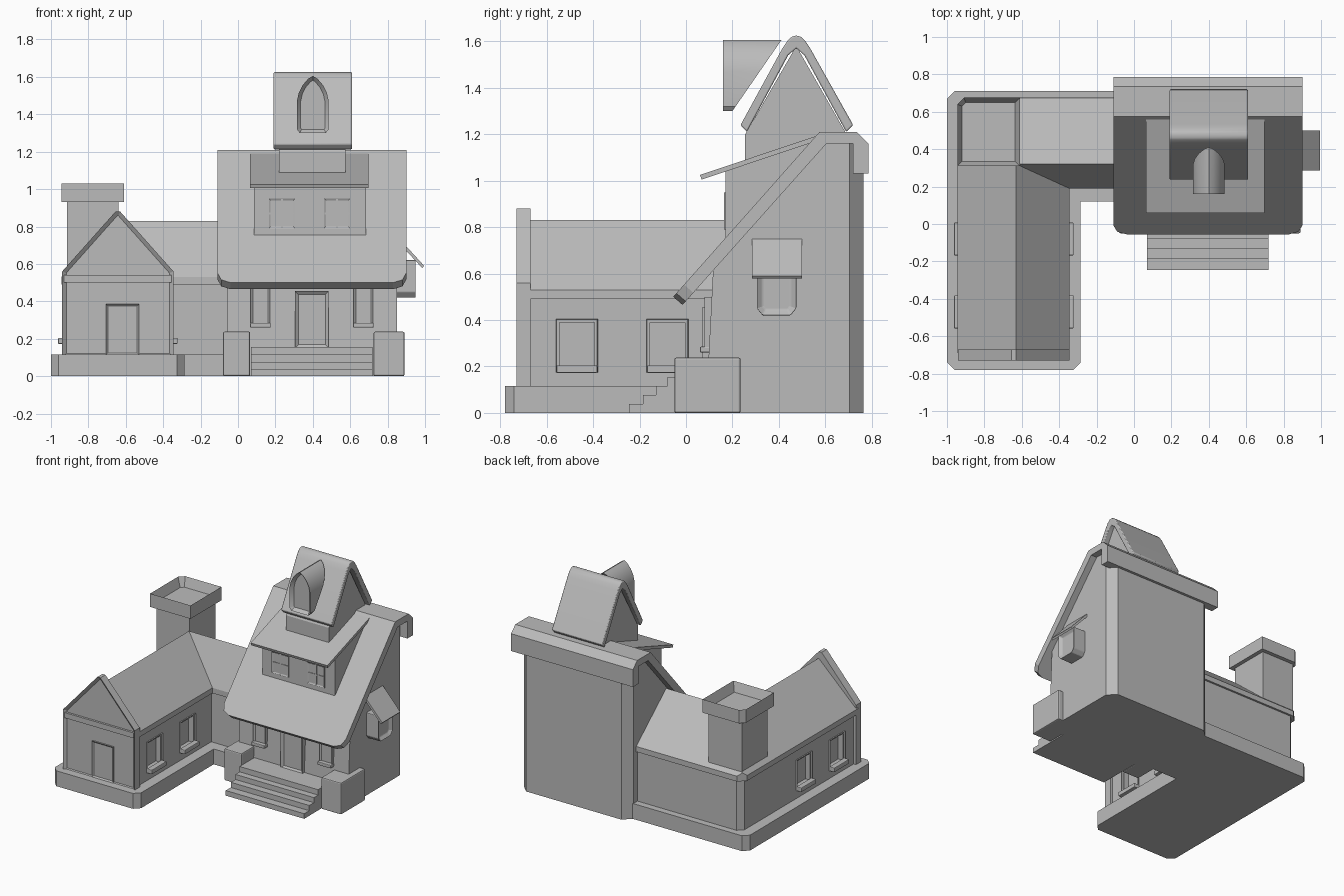
import bpy, bmesh
from mathutils import Vector

if "Cube" in bpy.data.objects:
    bpy.data.objects.remove(bpy.data.objects["Cube"], do_unlink=True)

STONE = bpy.data.materials.new("plain_grey")
STONE.use_nodes = True
STONE.diffuse_color = (0.5, 0.5, 0.5, 1)
STONE.node_tree.nodes["Principled BSDF"].inputs["Base Color"].default_value = (0.5, 0.5, 0.5, 1)


def finish(name, bm, bevel=0, smooth=False):
    bmesh.ops.recalc_face_normals(bm, faces=bm.faces)
    me = bpy.data.meshes.new(name)
    bm.to_mesh(me)
    bm.free()
    me.materials.append(STONE)
    ob = bpy.data.objects.new(name, me)
    bpy.context.collection.objects.link(ob)
    if bevel:
        mod = ob.modifiers.new("soft_edge", "BEVEL")
        mod.width, mod.segments = bevel, 2
    if smooth:
        bpy.ops.object.select_all(action="DESELECT")
        ob.select_set(True)
        bpy.context.view_layer.objects.active = ob
        bpy.ops.object.shade_smooth_by_angle(angle=0.6)
    return ob


def prism_mesh(pts, axis, a, b):
    """Extrude a 2D outline along an axis from a to b."""
    place = {"x": lambda p, t: (t, p[0], p[1]),
             "y": lambda p, t: (p[0], t, p[1]),
             "z": lambda p, t: (p[0], p[1], t)}[axis]
    bm = bmesh.new()
    low = [bm.verts.new(place(p, a)) for p in pts]
    high = [bm.verts.new(place(p, b)) for p in pts]
    bm.faces.new(low)
    bm.faces.new(high)
    for i in range(len(pts)):
        j = (i + 1) % len(pts)
        bm.faces.new((low[i], low[j], high[j], high[i]))
    bmesh.ops.recalc_face_normals(bm, faces=bm.faces)
    return bm


def recess(bm, normal, width, depth):
    """Inset the faces that look along the normal and push them in."""
    n = Vector(normal)
    bm.normal_update()
    faces = [f for f in bm.faces if f.normal.dot(n) > 0.99]
    bmesh.ops.inset_region(bm, faces=faces, thickness=width, use_even_offset=True)
    verts = {v for f in faces for v in f.verts}
    bmesh.ops.translate(bm, verts=list(verts), vec=-n * depth)


def prism(name, pts, axis, a, b, inset=None, bevel=0, smooth=False):
    bm = prism_mesh(pts, axis, a, b)
    if inset:
        recess(bm, *inset)
    return finish(name, bm, bevel, smooth)


def box(name, x0, x1, y0, y1, z0, z1, inset=None, bevel=0):
    x0, x1 = sorted((x0, x1))
    return prism(name, [(x0, y0), (x1, y0), (x1, y1), (x0, y1)], "z", z0, z1, inset, bevel)


def bevel_edges(bm, test, offset, segments=1):
    edges = [e for e in bm.edges if test(*(v.co for v in e.verts))]
    bmesh.ops.bevel(bm, geom=edges, offset=offset, segments=segments,
                    profile=0.5, affect="EDGES", clamp_overlap=True)


def cut(target, cutter):
    mod = target.modifiers.new("opening", "BOOLEAN")
    mod.operation, mod.solver, mod.object = "DIFFERENCE", "EXACT", cutter
    bpy.context.view_layer.objects.active = target
    bpy.ops.object.modifier_apply(modifier=mod.name)
    bpy.data.objects.remove(cutter, do_unlink=True)


# --- Low wing: plinth, walls, eaves and L-shaped roof
prism("wing_plinth", [(-1, -.74), (-.96, -.78), (-.325, -.78), (-.285, -.74), (-.285, .12),
                      (0, .12), (0, .71), (-.96, .71), (-1, .67)], "z", 0, .115)
wing = prism("wing_walls", [(-.92, -.7), (-.365, -.7), (-.365, .205), (0, .205), (0, .66),
                            (-.88, .66), (-.92, .62)], "z", .1, .5)
prism("wing_eaves", [(-.945, -.69), (-.345, -.69), (-.345, .19), (0, .19), (0, .675),
                     (-.895, .675), (-.945, .625)], "z", .49, .53)

bm = bmesh.new()
eave = [bm.verts.new((x, y, .53)) for x, y in
        [(-.945, -.69), (-.345, -.69), (-.345, .19), (0, .19), (0, .675), (-.945, .675)]]
ridge = [bm.verts.new((x, y, .83)) for x, y in [(-.63, -.69), (-.63, .32), (0, .32)]]
a, b, c, d, e, f = eave
r, s, t = ridge
for face in [(a, b, r), (b, c, s, r), (c, d, t, s), (d, e, t), (e, f, s, t), (f, a, r, s),
             (a, f, e, d, c, b)]:
    bm.faces.new(face)
# Clip the back corner of the hip
bmesh.ops.bisect_plane(bm, geom=bm.verts[:] + bm.edges[:] + bm.faces[:], clear_outer=True,
                       plane_co=(-.92, .65, 0), plane_no=(-1, 1, 0))
bmesh.ops.holes_fill(bm, edges=bm.edges[:])
finish("wing_roof", bm)

# --- Front gable of the wing with its ledge and door
prism("wing_gable", [(-.94, .1), (-.345, .1), (-.345, .56), (-.63, .88), (-.655, .88), (-.94, .56)],
      "y", -.73, -.67, inset=((0, -1, 0), .022, .018))
box("gable_ledge", -.93, -.355, -.728, -.7, .5, .54)
box("wing_door", -.705, -.53, -.722, -.69, .115, .385, inset=((0, -1, 0), .01, .008))

# --- Wing windows on both long sides
for side in (-1, 1):
    wall = -.6425 + side * .2775
    for y in (-.47, -.08):
        cut(wing, box("cutter", wall - side * .05, wall + side * .03,
                      y - .075, y + .075, .19, .39))
        box("wing_window", wall - side * .055, wall + side * .01, y - .09, y + .09, .175, .405,
            inset=((side, 0, 0), .013, .05))
        box("wing_sill", wall, wall + side * .042, y - .088, y + .088, .172, .205, bevel=.005)

# --- Chimney with hollow cap
box("chimney_shaft", -.915, -.64, .34, .645, .5, .95)
prism("chimney_cap", [(-.945, .31), (-.61, .31), (-.61, .675), (-.91, .675), (-.945, .64)],
      "z", .93, 1.03, inset=((0, 0, 1), .025, .07))

# --- Tall house body with chamfered back corners
bm = prism_mesh([(.085, 0), (.765, 0), (.765, 1.17), (.61, 1.17), (.117, .62)], "x", -.06, .85)
bevel_edges(bm, lambda p, q: min(p.y, q.y) > .76 and abs(p.z - q.z) > .5, .06)
finish("house_body", bm)

# --- Long sloping roof folding over the back, rounded at the eave corners
bm = prism_mesh([(-.055, .5), (.575, 1.21), (.735, 1.21), (.785, 1.16), (.785, 1.03),
                 (.72, 1.03), (.72, 1.16), (.605, 1.16), (-.015, .465)], "x", -.11, .9)
bevel_edges(bm, lambda p, q: max(p.y, q.y) < .1 and abs(p.x - q.x) < .01, .07, 2)
finish("house_roof", bm)

# --- Shed dormer with paired windows
prism("dormer_walls", [(.17, .74), (.17, 1.045), (.55, 1.175)], "x", .085, .685)
prism("dormer_roof", [(.06, 1.025), (.067, 1.005), (.56, 1.17), (.56, 1.192)], "x", .063, .698)
for x in (.235, .53):
    box("dormer_window", x - .07, x + .07, .163, .18, .79, .95, inset=((0, -1, 0), .01, .005))
    box("dormer_mullion", x - .005, x + .005, .164, .18, .79, .95)
    box("dormer_crossbar", x - .07, x + .07, .164, .18, .865, .875)

# --- Cupola: walls, rounded gable roof and arched lucarne
prism("cupola_walls", [(.255, 1.05), (.692, 1.05), (.692, 1.2), (.475, 1.58), (.255, 1.2)],
      "x", .22, .575)
prism("cupola_roof", [(.235, 1.24), (.415, 1.57), (.435, 1.6), (.455, 1.62), (.475, 1.625),
                      (.495, 1.62), (.515, 1.6), (.535, 1.57), (.72, 1.24), (.69, 1.21),
                      (.51, 1.54), (.475, 1.57), (.44, 1.54), (.262, 1.21)],
      "x", .19, .61, bevel=.006, smooth=True)

half = [(.07, 1.3), (.085, 1.32), (.085, 1.47), (.075, 1.515), (.055, 1.555), (.025, 1.59)]
arch = [(.4 + x, z) for x, z in half] + [(.4, 1.605)] + [(.4 - x, z) for x, z in reversed(half)]
bm = prism_mesh(arch, "y", .16, .5)
for v in bm.verts:
    if v.co.y > .3:  # slanted back follows the roof pitch
        v.co.y = .2 + (v.co.z - 1.3) * .69
recess(bm, (0, -1, 0), .02, .025)
finish("cupola_lucarne", bm, smooth=True)

# --- Porch: steps with floor, and side pedestals
prism("porch_steps", [(.13, 0), (-.245, 0), (-.245, .038), (-.185, .038), (-.185, .077),
                      (-.13, .077), (-.13, .115), (-.08, .115), (-.08, .155), (.13, .155)],
      "x", .07, .72)
for x0, x1 in ((-.08, .065), (.725, .89)):
    box("porch_pedestal", x0, x1, -.05, .235, 0, .238, bevel=.008)

# --- Door and windows under the eave
box("house_door", .305, .485, .07, .13, .15, .455, inset=((0, -1, 0), .018, .014))
for x in (.12, .67):
    box("house_window", x - .052, x + .052, .08, .13, .26, .5, inset=((0, -1, 0), .012, .01))
    box("house_sill", x - .055, x + .055, .06, .12, .26, .285, bevel=.005)

# --- Side oriel with sloping hood
prism("oriel_box", [(.305, .62), (.305, .45), (.33, .42), (.45, .42), (.475, .45), (.475, .62)],
      "x", .83, .952, inset=((1, 0, 0), .025, .02), bevel=.005)
prism("oriel_hood", [(.84, .76), (.995, .59), (.985, .578), (.84, .735)], "y", .285, .5)
